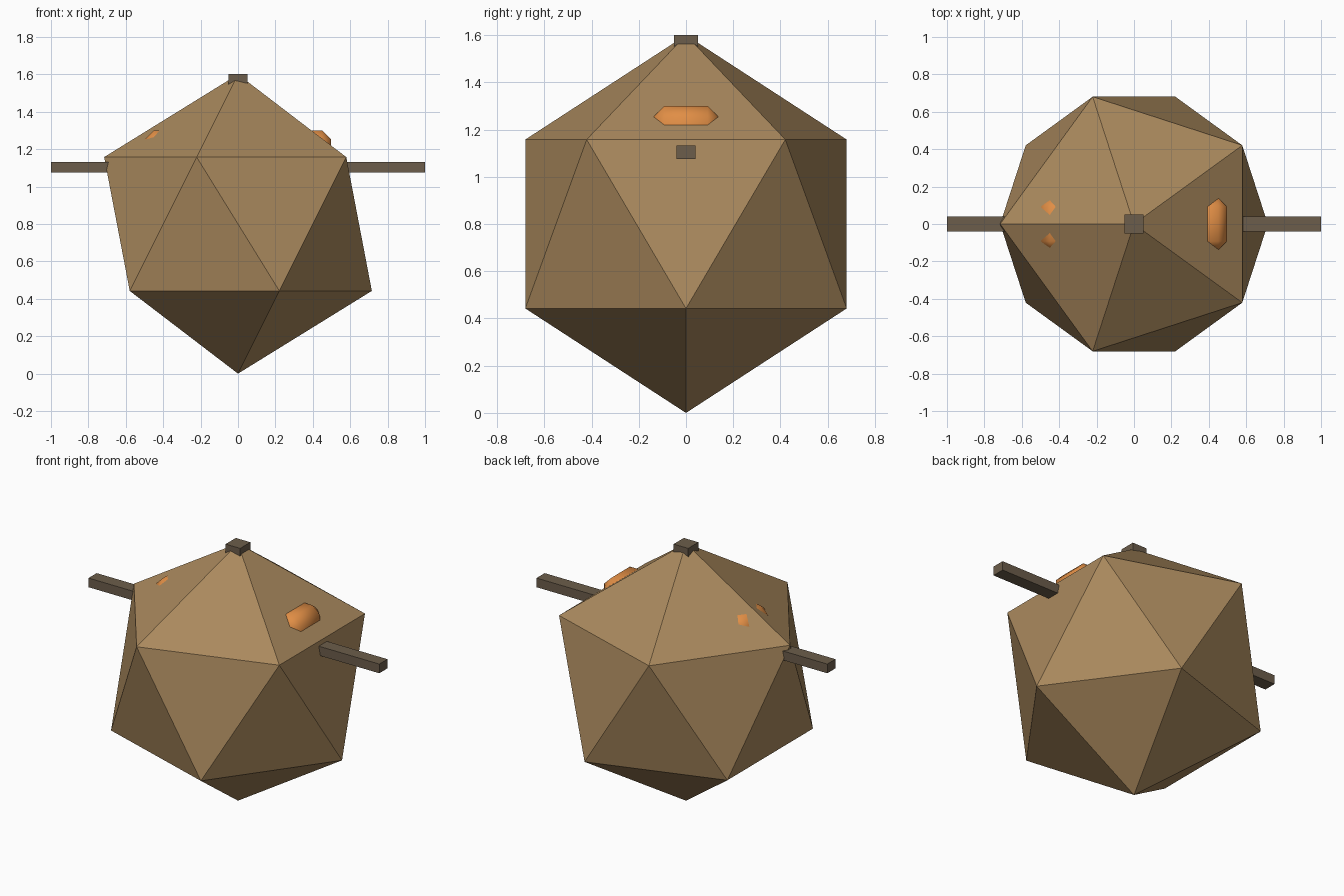
import bpy
import math

if "Cube" in bpy.data.objects:
    bpy.data.objects.remove(bpy.data.objects["Cube"])


def material(name, rgb):
    m = bpy.data.materials.new(name)
    m.diffuse_color = (*rgb, 1)
    m.use_nodes = True
    m.node_tree.nodes["Principled BSDF"].inputs["Base Color"].default_value = m.diffuse_color
    return m


wood = material("wood", (0.40, 0.25, 0.11))
dark = material("dark_wood", (0.15, 0.11, 0.07))
orange = material("orange", (0.75, 0.27, 0.06))


def box(name, lo, hi, mat):
    centre = [(a + b) / 2 for a, b in zip(lo, hi)]
    bpy.ops.mesh.primitive_cube_add(size=1, location=centre)
    ob = bpy.context.object
    ob.name = name
    ob.scale = [b - a for a, b in zip(lo, hi)]
    bpy.ops.object.transform_apply(location=False, rotation=False, scale=True)
    ob.data.materials.append(mat)
    return ob


# Faceted twenty-sided body, one upper corner pointing to -x
bpy.ops.mesh.primitive_ico_sphere_add(
    subdivisions=1, radius=0.8, location=(0, 0, 0.8), rotation=(0, 0, math.pi))
body = bpy.context.object
body.name = "body"
body.data.materials.append(wood)

# Small square cap on the apex
box("top_cap", (-0.05, -0.05, 1.5), (0.05, 0.05, 1.601), dark)

# Side arms and half-buried rounded blocks, one on each side
for side, s in (("left", -1), ("right", 1)):
    x = sorted((s * 0.5, s * 1.0))
    box(side + "_arm", (x[0], -0.04, 1.075), (x[1], 0.04, 1.132), dark)

    x = sorted((s * 0.30, s * 0.498))
    block = box(side + "_block", (x[0], -0.14, 1.10), (x[1], 0.14, 1.30), orange)
    bevel = block.modifiers.new("bevel", "BEVEL")
    bevel.width = 0.048
    bevel.segments = 1
    bpy.ops.object.shade_smooth()
